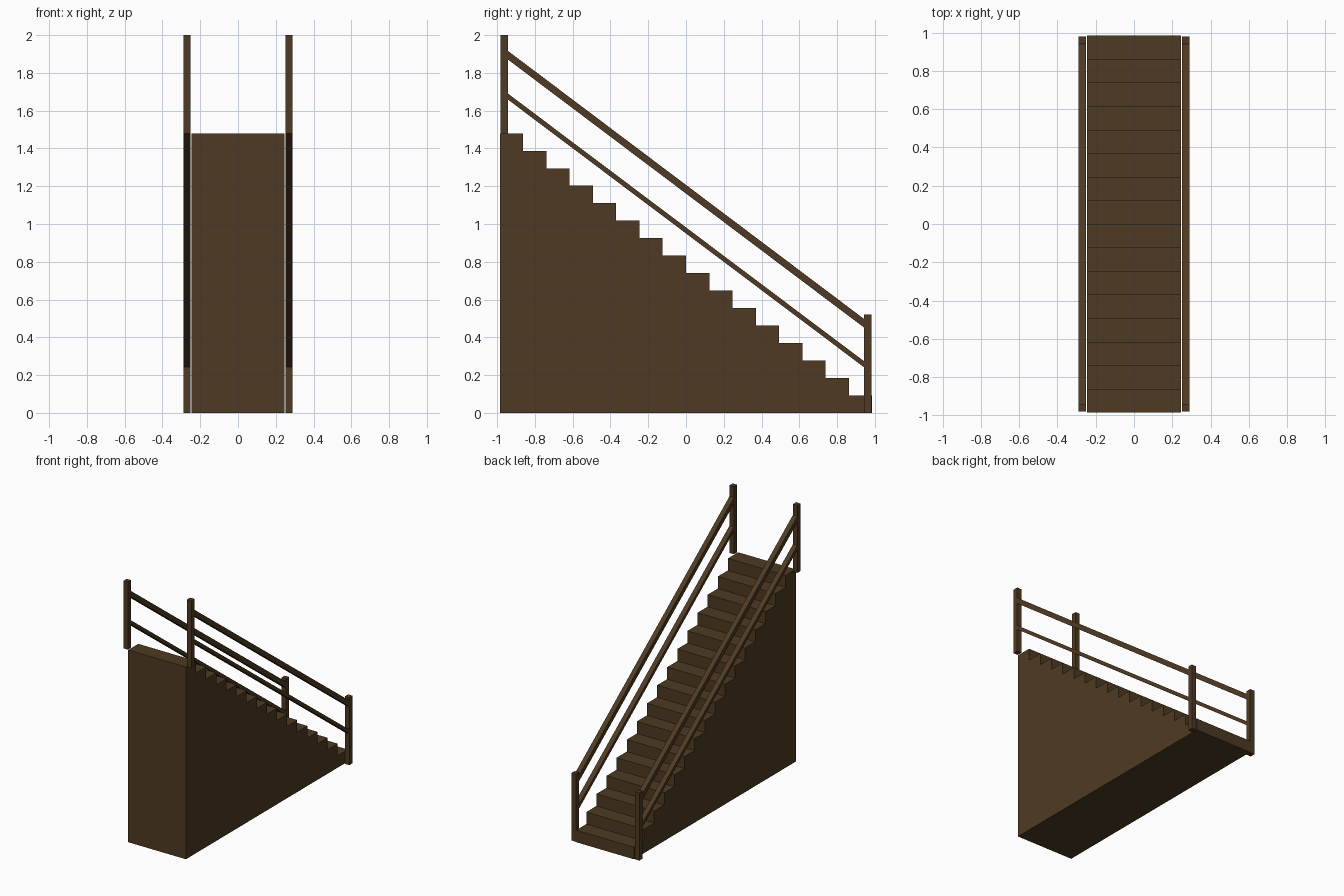
import bpy, bmesh

if "Cube" in bpy.data.objects:
    bpy.data.objects.remove(bpy.data.objects["Cube"])

wood = bpy.data.materials.new("dark brown wood")
wood.diffuse_color = (0.076, 0.042, 0.016, 1)
wood.use_nodes = True
wood.node_tree.nodes["Principled BSDF"].inputs["Base Color"].default_value = wood.diffuse_color


def extrude_side_profile(name, pts, x0, x1):
    """Extrude a (y, z) outline along x from x0 to x1."""
    bm = bmesh.new()
    face = bm.faces.new([bm.verts.new((x0, y, z)) for y, z in pts])
    out = bmesh.ops.extrude_face_region(bm, geom=[face])
    verts = [v for v in out["geom"] if isinstance(v, bmesh.types.BMVert)]
    bmesh.ops.translate(bm, verts=verts, vec=(x1 - x0, 0, 0))
    bmesh.ops.recalc_face_normals(bm, faces=bm.faces[:])
    mesh = bpy.data.meshes.new(name)
    bm.to_mesh(mesh)
    bm.free()
    mesh.materials.append(wood)
    obj = bpy.data.objects.new(name, mesh)
    bpy.context.collection.objects.link(obj)
    return obj


# Solid staircase, highest at the front
STEPS, HALF, TOP = 16, 0.985, 1.48
run, rise = 2 * HALF / STEPS, TOP / STEPS
outline = [(HALF, 0), (-HALF, 0)]
for i in range(STEPS):
    z = TOP - i * rise
    outline += [(-HALF + i * run, z), (-HALF + (i + 1) * run, z)]
extrude_side_profile("staircase", outline, -0.246, 0.246)

# Handrails on both sides
P0, P1 = 0.942, 0.981          # inner and outer y of the posts
for side, x0, x1 in (("left", -0.289, -0.251), ("right", 0.251, 0.289)):
    for name, ya, yb, base in (("upper", -P1, -P0, 1.48), ("lower", P0, P1, 0)):
        extrude_side_profile(f"{side}_{name}_post",
                             [(ya, base), (yb, base), (yb, base + 0.52), (ya, base + 0.52)],
                             x0, x1)
    # Sloping rails: height of centre at the upper and lower post, half thickness
    for name, za, zb, h in (("handrail", 1.893, 0.475, 0.023),
                            ("middle_rail", 1.674, 0.258, 0.016)):
        extrude_side_profile(f"{side}_{name}",
                             [(-P0, za - h), (P0, zb - h), (P0, zb + h), (-P0, za + h)],
                             x0, x1)
